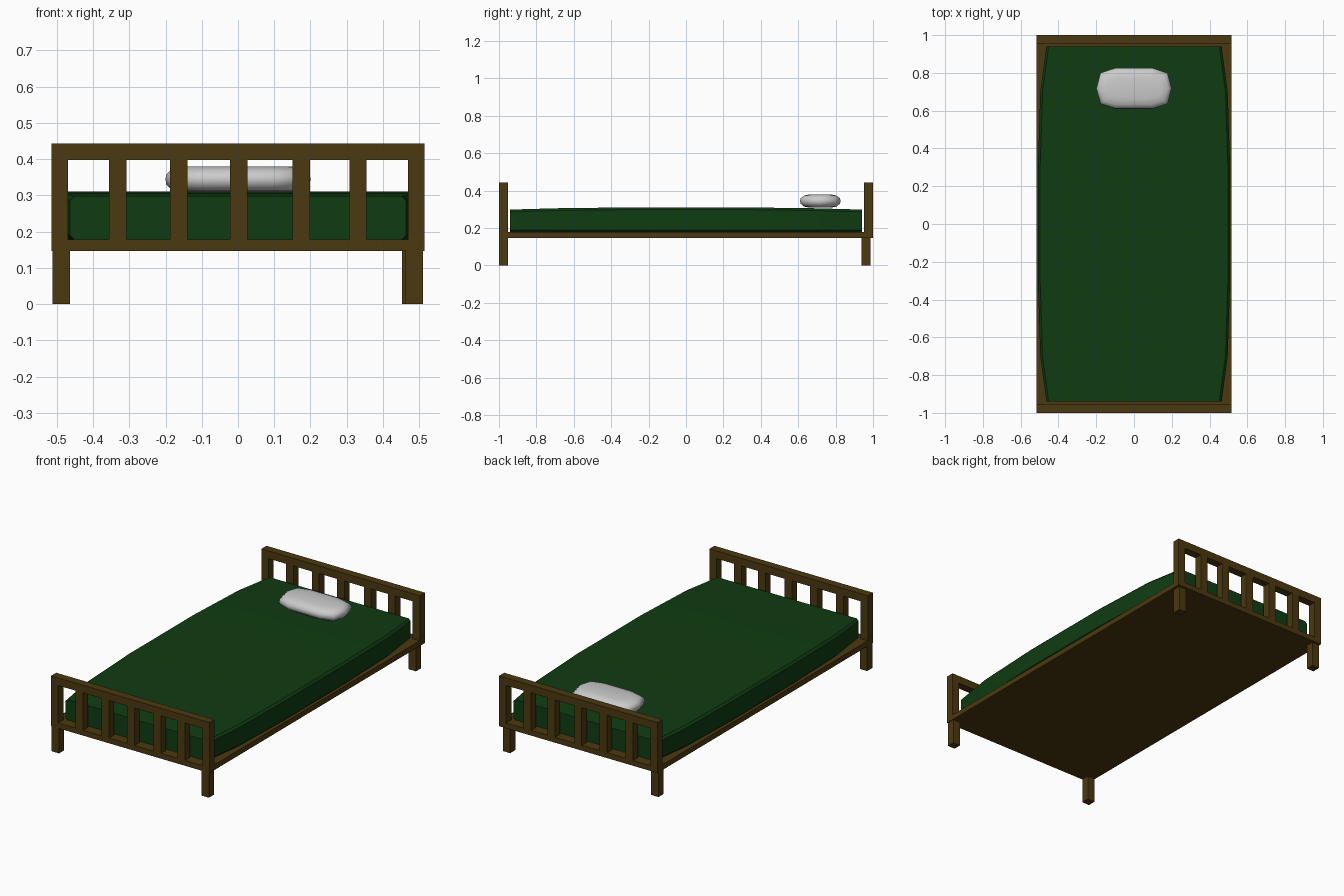
import bpy, bmesh, math

if "Cube" in bpy.data.objects:
    bpy.data.objects.remove(bpy.data.objects["Cube"])


def material(name, rgb):
    m = bpy.data.materials.new(name)
    m.diffuse_color = (*rgb, 1)
    m.use_nodes = True
    m.node_tree.nodes["Principled BSDF"].inputs["Base Color"].default_value = m.diffuse_color
    return m


WOOD = material("wood", (0.07, 0.04, 0.005))
GREEN = material("green_fabric", (0.005, 0.045, 0.006))


def add_mesh(name, bm, mat=None, smooth=None):
    bmesh.ops.recalc_face_normals(bm, faces=bm.faces)
    me = bpy.data.meshes.new(name)
    bm.to_mesh(me)
    bm.free()
    ob = bpy.data.objects.new(name, me)
    bpy.context.collection.objects.link(ob)
    if mat:
        me.materials.append(mat)
    if smooth:
        bpy.ops.object.select_all(action='DESELECT')
        bpy.context.view_layer.objects.active = ob
        ob.select_set(True)
        bpy.ops.object.shade_smooth_by_angle(angle=math.radians(smooth))
    return ob


def box(name, x0, x1, y0, y1, z0, z1, mat=WOOD):
    bm = bmesh.new()
    bmesh.ops.create_cube(bm, size=1)
    for v in bm.verts:
        v.co = ((x0 + x1) / 2 + v.co.x * (x1 - x0),
                (y0 + y1) / 2 + v.co.y * (y1 - y0),
                (z0 + z1) / 2 + v.co.z * (z1 - z0))
    return add_mesh(name, bm, mat)


def loft(name, rings, mat=None, smooth=None):
    bm = bmesh.new()
    loops = [[bm.verts.new(p) for p in r] for r in rings]
    n = len(loops[0])
    for a, b in zip(loops, loops[1:]):
        for i in range(n):
            bm.faces.new((a[i], a[(i + 1) % n], b[(i + 1) % n], b[i]))
    bm.faces.new(loops[0])
    bm.faces.new(loops[-1])
    return add_mesh(name, bm, mat, smooth)


# Base board, including the bottom rail of both ends
W, BOT, RAIL, TOP = 0.515, 0.147, 0.178, 0.443
box("base_board", -W, W, -1, 1, BOT, RAIL)

# Foot and head ends: posts, top rail and five slats
for name, y0, y1 in (("foot", -1, -0.953), ("head", 0.953, 1)):
    box(name + "_top_rail", -W, W, y0, y1, 0.398, TOP)
    for side, x in (("left", -0.492), ("right", 0.492)):
        box(f"{name}_post_{side}", x - 0.023, x + 0.023, y0, y1, RAIL, 0.398)
    for i, x in enumerate((-0.332, -0.163, 0.002, 0.175, 0.331)):
        box(f"{name}_slat_{i + 1}", x - 0.024, x + 0.024, y0, y1, RAIL, 0.398)

# Legs
for name, y, xr in (("front", -0.975, 0.486), ("back", 0.963, 0.476)):
    for side, x in (("left", -0.488), ("right", xr)):
        box(f"{name}_leg_{side}", x - 0.024, x + 0.024, y - 0.024, y + 0.024, 0, BOT)

# Mattress: chamfered sections that swell towards the middle
half = [(0.94, 0.464, 0.298), (0.70, 0.496, 0.305), (0.30, 0.509, 0.31)]
sections = [(-y, w, t) for y, w, t in half] + half[::-1]
rings = []
for y, w, t in sections:
    side = [(w - 0.012, 0.178), (w, 0.19), (w, t - 0.012), (w - 0.012, t)]
    rings.append([(x, y, z) for x, z in side] + [(-x, y, z) for x, z in side[::-1]])
loft("mattress", rings, GREEN, 30)

# Pillow: rounded outline stacked in layers, smaller at top and bottom
quarter = [(0.2, 0.0), (0.178, 0.082), (0.1, 0.108)]
outline = (quarter + [(-x, y) for x, y in quarter[::-1]]
           + [(-x, -y) for x, y in quarter[1:]] + [(x, -y) for x, y in quarter[:0:-1]])
rings = [[(x * sx, 0.718 + y * sy, z) for x, y in outline]
         for z, sx, sy in ((0.308, 0.75, 0.5), (0.314, 0.91, 0.8), (0.33, 0.99, 0.98),
                           (0.344, 1, 1), (0.358, 0.99, 0.98), (0.373, 0.91, 0.8),
                           (0.38, 0.75, 0.5))]
loft("pillow", rings, None, 60)
